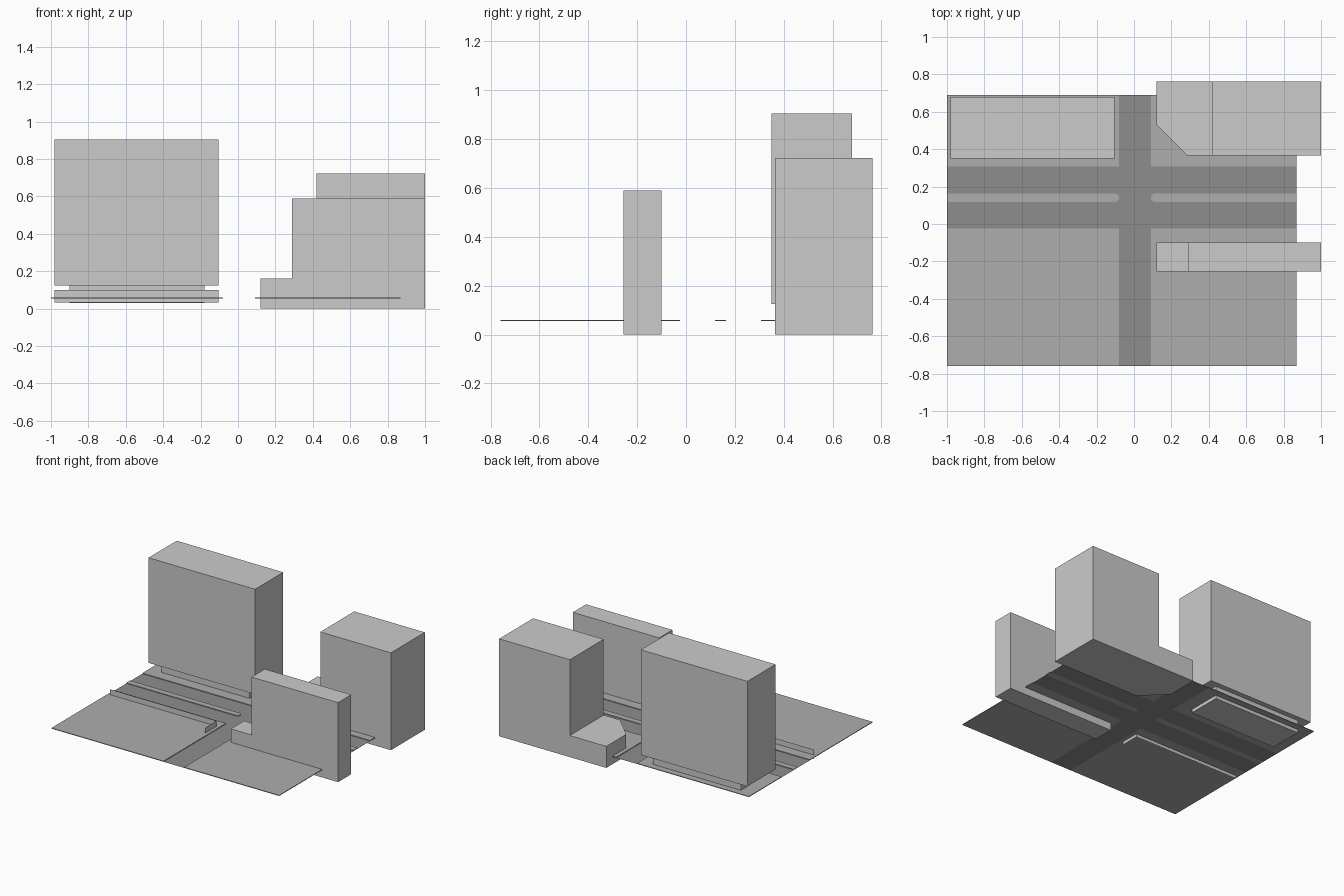
import bpy, bmesh, math

if "Cube" in bpy.data.objects:
    bpy.data.objects.remove(bpy.data.objects["Cube"])

ROAD_Z, CURB_Z = 0.055, 0.06


def grey(name, v):
    m = bpy.data.materials.new(name)
    m.diffuse_color = (v, v, v, 1)
    m.use_nodes = True
    m.node_tree.nodes["Principled BSDF"].inputs["Base Color"].default_value = m.diffuse_color
    return m


def make(name, bm, mat=None):
    me = bpy.data.meshes.new(name)
    bm.to_mesh(me)
    bm.free()
    ob = bpy.data.objects.new(name, me)
    bpy.context.collection.objects.link(ob)
    if mat:
        me.materials.append(mat)
    return ob


def prism(name, pts, offset, mat=None):
    """Polygon of 3D points, extruded by offset (None keeps a flat sheet)."""
    bm = bmesh.new()
    face = bm.faces.new([bm.verts.new(p) for p in pts])
    if offset:
        ext = bmesh.ops.extrude_face_region(bm, geom=[face], use_keep_orig=True)
        bmesh.ops.translate(bm, vec=offset,
                            verts=[v for v in ext["geom"] if isinstance(v, bmesh.types.BMVert)])
        bmesh.ops.recalc_face_normals(bm, faces=bm.faces)
    return make(name, bm, mat)


def plan(name, xy, z0, z1, mat=None):
    return prism(name, [(x, y, z0) for x, y in xy], (0, 0, z1 - z0), mat)


def box(name, x0, x1, y0, y1, z0, z1, mat=None):
    return plan(name, [(x0, y0), (x1, y0), (x1, y1), (x0, y1)], z0, z1, mat)


paving = grey("paving_grey", 0.42)
asphalt = grey("asphalt_grey", 0.27)

# Ground extents and road edges
X0, X1, Y0, Y1 = -1.0, 0.87, -0.76, 0.69
XA, XB, YA, YB = -0.08, 0.09, -0.025, 0.307
MA, MB, R = 0.118, 0.163, 0.0225


def median_end(cx, start):
    """Half-rounded end, running counterclockwise from the start angle."""
    cy = (MA + MB) / 2
    return [(cx + R * math.cos(start + math.pi * i / 8),
             cy + R * math.sin(start + math.pi * i / 8)) for i in range(9)]


left_end = median_end(XA - R, -math.pi / 2)
right_end = median_end(XB + R, math.pi / 2)

# Raised pavement blocks
for side, xa, xb in (("left", X0, XA), ("right", XB, X1)):
    box("front_" + side + "_pavement", xa, xb, Y0, YA, ROAD_Z, CURB_Z, paving)
    box("back_" + side + "_pavement", xa, xb, YB, Y1, ROAD_Z, CURB_Z, paving)

# Road medians with rounded ends
plan("left_median", [(X0, MA)] + left_end + [(X0, MB)], ROAD_Z, CURB_Z, paving)
plan("right_median", [(X1, MB)] + right_end + [(X1, MA)], ROAD_Z, CURB_Z, paving)

# Crossroads: one flat sheet fitted around the medians
road = [(XA, Y0), (XB, Y0), (XB, YA), (X1, YA), (X1, MA)] + right_end[::-1]
road += [(X1, MB), (X1, YB), (XB, YB), (XB, Y1), (XA, Y1), (XA, YB), (X0, YB), (X0, MB)]
road += left_end[::-1] + [(X0, MA), (X0, YA), (XA, YA)]
prism("crossroads", [(x, y, ROAD_Z) for x, y in road], None, asphalt)

# Back left tower on a recessed base
box("tower", -0.98, -0.105, 0.35, 0.68, 0.125, 0.905)
box("tower_base", -0.90, -0.18, 0.39, 0.642, 0.03, 0.125)

# Front right slab building: stepped profile
step = [(0.12, 0), (1.0, 0), (1.0, 0.59), (0.29, 0.59), (0.29, 0.16), (0.12, 0.16)]
prism("stepped_slab_building", [(x, -0.255, z) for x, z in step], (0, 0.155, 0))

# Back right building: chamfered podium with a tall block, one closed body
bm = bmesh.new()
podium = [(0.42, 0.365), (0.42, 0.763), (0.12, 0.763), (0.12, 0.53), (0.285, 0.365)]
tall = [(0.42, 0.365), (1.0, 0.365), (1.0, 0.763), (0.42, 0.763)]
for outline, h in ((podium, 0.16), (tall, 0.723)):
    lo = [bm.verts.new((x, y, 0)) for x, y in outline]
    hi = [bm.verts.new((x, y, h)) for x, y in outline]
    bm.faces.new(lo[::-1])
    bm.faces.new(hi)
    n = len(lo)
    for i in range(n):
        if outline is podium and i == 0:
            continue  # podium side hidden against the tall block
        j = (i + 1) % n
        bm.faces.new((lo[i], lo[j], hi[j], hi[i]))
bmesh.ops.recalc_face_normals(bm, faces=bm.faces)
make("corner_building", bm)

# Low thin wall around the corner of the front left block
bm = bmesh.new()
path = [(-0.98, -0.10), (-0.105, -0.10), (-0.105, -0.24)]
lo = [bm.verts.new((x, y, 0.032)) for x, y in path]
hi = [bm.verts.new((x, y, 0.10)) for x, y in path]
for i in range(2):
    bm.faces.new((lo[i + 1], lo[i], hi[i], hi[i + 1]))
make("low_wall", bm)
